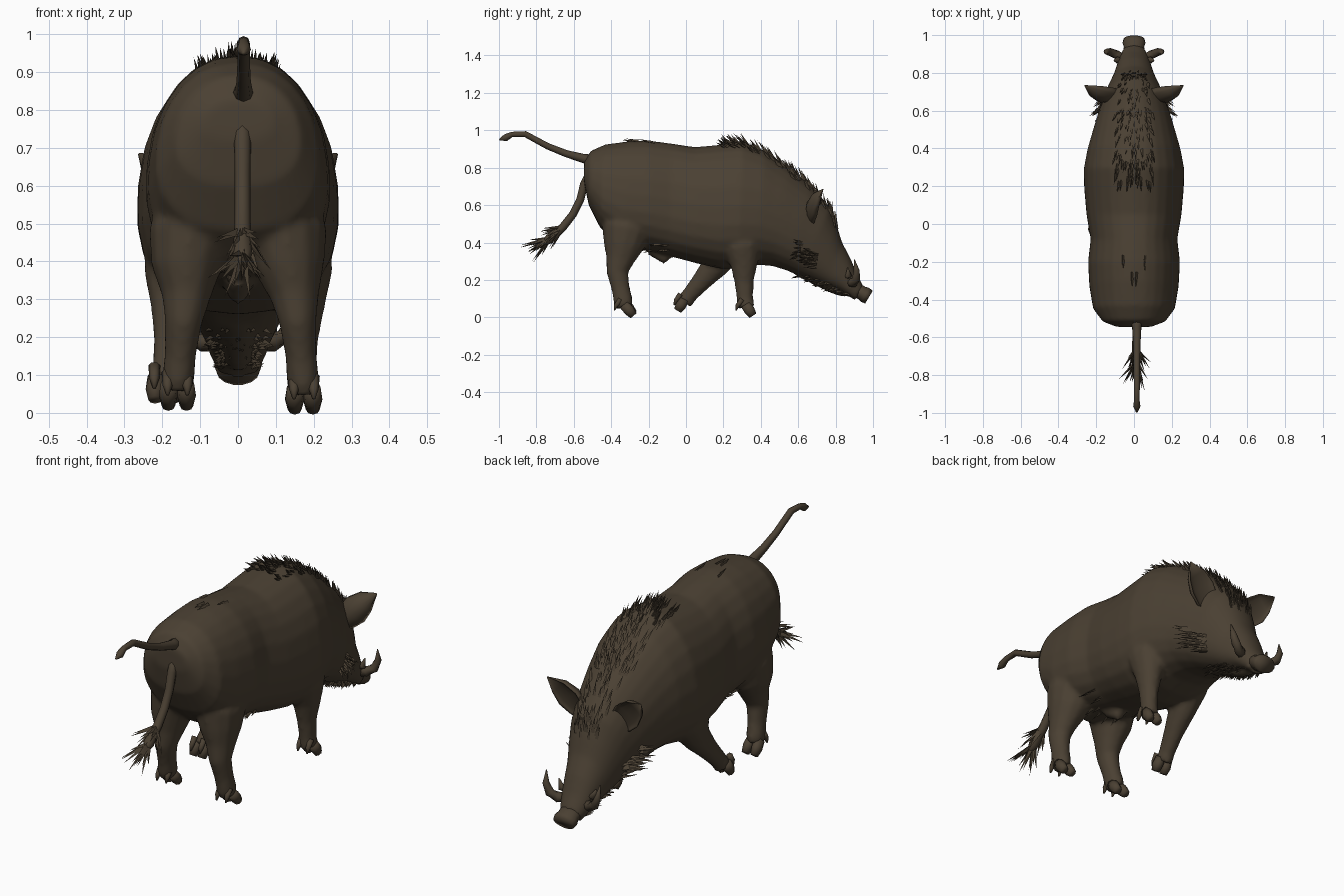
import bpy, bmesh, math, random
from mathutils import Vector

random.seed(4)
cube = bpy.data.objects.get("Cube")
if cube:
    bpy.data.objects.remove(cube, do_unlink=True)

# One dark brown hide colour
hide = bpy.data.materials.new("dark_brown_hide")
hide.use_nodes = True
colour = (0.070, 0.052, 0.033, 1)
hide.diffuse_color = colour
shader = hide.node_tree.nodes["Principled BSDF"]
shader.inputs["Base Color"].default_value = colour
shader.inputs["Roughness"].default_value = 0.9


def finish(name, bm, smooth=True):
    bmesh.ops.recalc_face_normals(bm, faces=bm.faces)
    mesh = bpy.data.meshes.new(name)
    bm.to_mesh(mesh)
    bm.free()
    mesh.materials.append(hide)
    for poly in mesh.polygons:
        poly.use_smooth = smooth
    obj = bpy.data.objects.new(name, mesh)
    bpy.context.collection.objects.link(obj)
    return obj


def skin(bm, rings):
    loops = [[bm.verts.new(p) for p in ring] for ring in rings]
    n = len(loops[0])
    for a, b in zip(loops, loops[1:]):
        for i in range(n):
            j = (i + 1) % n
            bm.faces.new((a[i], a[j], b[j], b[i]))
    bm.faces.new(loops[0][::-1])
    bm.faces.new(loops[-1])


def tube(bm, path, side=1, sides=10, depth=1.0, cup=1.0):
    # Path points are x, y, z, radius; depth flattens and cup hollows the +b side
    pts = [Vector(p[:3]) for p in path]
    rings = []
    for i, p in enumerate(pts):
        d = (pts[min(i + 1, len(pts) - 1)] - pts[max(i - 1, 0)]).normalized()
        a = Vector((1, 0, 0))
        a = (a - d * a.dot(d)).normalized()
        b = d.cross(a)
        ring = []
        for k in range(sides):
            t = math.tau * k / sides
            s = math.sin(t) * depth
            if s > 0:
                s *= cup
            q = p + (a * math.cos(t) + b * s) * path[i][3]
            ring.append((q.x * side, q.y, q.z))
        rings.append(ring)
    skin(bm, rings)


# Body and head cross-sections: top y, top z, bottom y, bottom z, half width
sections = [
    (-.545, .83, -.545, .72, .09), (-.51, .89, -.52, .6, .165),
    (-.43, .925, -.46, .48, .215), (-.3, .942, -.35, .38, .235),
    (-.2, .945, -.2, .355, .242), (-.08, .93, -.08, .325, .228),
    (.05, .91, .05, .29, .25), (.2, .925, .18, .26, .262),
    (.3, .935, .28, .26, .265), (.42, .89, .38, .28, .245),
    (.55, .80, .46, .275, .215), (.67, .70, .54, .25, .185),
    (.77, .59, .61, .22, .155), (.81, .48, .69, .19, .128),
    (.835, .40, .75, .165, .108), (.88, .315, .81, .145, .09),
    (.915, .23, .86, .12, .076), (.95, .165, .905, .09, .056),
]


def surface(t, angle):
    i = min(int(t), len(sections) - 2)
    f = t - i
    ty, tz, by, bz, w = [u + (v - u) * f for u, v in zip(sections[i], sections[i + 1])]
    soft = lambda v: math.copysign(abs(v) ** 0.88, v)
    mid = Vector((0, (ty + by) / 2, (tz + bz) / 2))
    half = Vector((0, (ty - by) / 2, (tz - bz) / 2))
    sag = 1 - .14 * math.sin(angle)
    return mid + half * soft(math.sin(angle)) + Vector((w * sag * soft(math.cos(angle)), 0, 0)), mid


body = bmesh.new()
skin(body, [[surface(t / 2, math.tau * k / 24)[0] for k in range(24)]
            for t in range(2 * len(sections) - 1)])


# Cloven hooves and dewclaws; the leg itself is fused into the body
def leg(name, path, step):
    tube(body, path, sides=12, depth=1.18)
    bm = bmesh.new()
    foot = Vector(path[-1][:3])
    step = Vector(step)
    for s in (-1, 1):
        root = foot + Vector((.02 * s, 0, .015))
        mid = root + step * .55 + Vector((.004 * s, 0, 0))
        tip = root + step + Vector((.004 * s, 0, 0))
        tube(bm, [(*root, .024), (*mid, .025), (*tip, .018)], sides=8, depth=1.15)
        claw = foot + Vector((.026 * s, -.045, .01))
        tube(bm, [(*(claw + Vector((0, .025, .035))), .016), (*claw, .013),
                  (*(claw + Vector((0, -.008, -.025))), .004)], sides=6)
    finish(name + "_hooves", bm)


for s, label, out, lift in ((1, "left", .008, 0), (-1, "right", -.006, .01)):
    leg(label + "_hind",
        [(.11 * s, -.29, .58, .09), (.125 * s, -.32, .47, .112), (.137 * s, -.335, .38, .092),
         ((.142 + out) * s, -.352, .31, .066), ((.15 + out) * s, -.367, .24, .05),
         ((.158 + out) * s, -.35, .155, .042), ((.164 + out) * s, -.335, .08 + lift, .044),
         ((.166 + out) * s, -.33, .052 + lift, .038)],
        (0, .05, -.058))
leg("left_front",
    [(.14, .28, .48, .09), (.165, .30, .37, .088), (.168, .31, .28, .062),
     (.168, .31, .19, .044), (.17, .315, .1, .038), (.173, .32, .052, .042)],
    (0, .038, -.058))
leg("right_front",
    [(-.14, .25, .48, .09), (-.162, .21, .37, .088), (-.168, .155, .275, .062),
     (-.178, .08, .19, .045), (-.19, .02, .12, .037), (-.195, -.01, .08, .039)],
    (0, -.035, -.06))

# Belly sheath and lower jaw, also fused in
tube(body, [(0, -.17, .37, .05), (0, -.13, .33, .035), (0, -.1, .30, .024)], sides=8)
tube(body, [(0, .62, .27, .06), (0, .73, .21, .055), (0, .80, .16, .04), (0, .86, .125, .024)])
boar = finish("body_head_and_legs", body)
fuse = boar.modifiers.new("fuse", "REMESH")
fuse.mode = "VOXEL"
fuse.voxel_size = .012
fuse.use_smooth_shade = True
soften = boar.modifiers.new("soften", "SMOOTH")
soften.factor = .5
soften.iterations = 6

# Flared snout disc
bm = bmesh.new()
tube(bm, [(0, .90, .152, .056), (0, .94, .13, .054), (0, .958, .12, .061),
          (0, .978, .108, .056)], sides=14, depth=.72)
finish("snout_disc", bm)

# Paired ears and tusks
for side, label in ((1, "left"), (-1, "right")):
    bm = bmesh.new()
    tube(bm, [(.075, .68, .50, .035), (.125, .70, .545, .06), (.165, .712, .59, .07),
              (.21, .722, .637, .052), (.262, .735, .685, .003)],
         side, 14, depth=1.0, cup=-.25)
    finish(label + "_ear", bm)
    bm = bmesh.new()
    tube(bm, [(.05, .87, .185, .024), (.09, .895, .185, .025), (.125, .91, .205, .022),
              (.145, .912, .25, .016), (.15, .90, .31, .002)], side, 8)
    tube(bm, [(.055, .85, .215, .022), (.09, .87, .225, .017), (.105, .865, .265, .003)], side, 8)
    finish(label + "_tusks", bm)

# Raised tail and hanging tail
bm = bmesh.new()
tube(bm, [(.01, -.48, .835, .035), (.015, -.55, .85, .024), (.015, -.64, .875, .019),
          (.015, -.74, .915, .017), (.015, -.86, .98, .016), (.015, -.93, .978, .014),
          (.015, -.965, .96, .019), (.015, -.998, .95, .004)], sides=8)
finish("raised_tail", bm)
bm = bmesh.new()
hanging = [(.01, -.50, .80, .022), (.012, -.545, .71, .022), (.012, -.565, .63, .021),
           (.012, -.605, .55, .021), (.012, -.66, .48, .022), (.012, -.73, .42, .026),
           (.012, -.79, .37, .004)]
tube(bm, hanging, sides=8)
finish("hanging_tail", bm)


# Bristles: slim three-sided spikes scattered over regions of the hide
def spike(bm, root, direction, length, width):
    direction = direction.normalized()
    a = direction.orthogonal().normalized()
    b = direction.cross(a)
    tip = bm.verts.new(root + direction * length)
    base = [bm.verts.new(root - direction * .01 + (a * math.cos(t) + b * math.sin(t)) * width)
            for t in (0, math.tau / 3, 2 * math.tau / 3)]
    for i in range(3):
        bm.faces.new((base[i], base[(i + 1) % 3], tip))


def bristles(name, count, span, angle, spread, lift, length):
    bm = bmesh.new()
    for k in range(count):
        t = random.uniform(*span)
        turn = random.uniform(-spread, spread)
        for side in (1, -1):
            ang = angle + turn if side == 1 else math.pi - angle - turn
            p, mid = surface(t, ang)
            back = surface(t - .4, ang)[0] - p
            out = (p - mid).normalized()
            d = back.normalized() + out * random.uniform(.6, 1.2) * lift
            spike(bm, p, d, length * random.uniform(.7, 1.25), .009)
    finish(name, bm, smooth=False)


top = math.pi / 2
bristles("shoulder_mane", 48, (7, 10.5), top, .48, .75, .058)
bristles("neck_mane", 34, (10, 13), top, .55, .8, .052)
bristles("crest", 26, (7, 13), top, .08, 1.1, .062)
bristles("rump_bristles", 4, (3, 4.2), top, .25, .25, .05)
bristles("cheek_bristles", 34, (11.2, 12.6), -.4, .22, 1.3, .065)
bristles("jaw_bristles", 45, (12, 16.2), -top, .6, .8, .045)
bristles("belly_bristles", 12, (3.6, 5), -top, .7, .5, .045)

# Tuft at the end of the hanging tail
bm = bmesh.new()
for k in range(40):
    x, y, z, r = random.choice(hanging[4:6])
    d = Vector((random.uniform(-.65, .65), -.75 + random.uniform(-.35, .35),
                -.5 + random.uniform(-.55, .5)))
    spike(bm, Vector((x, y, z)), d, random.uniform(.09, .17), .014)
finish("tail_tuft", bm, smooth=False)
